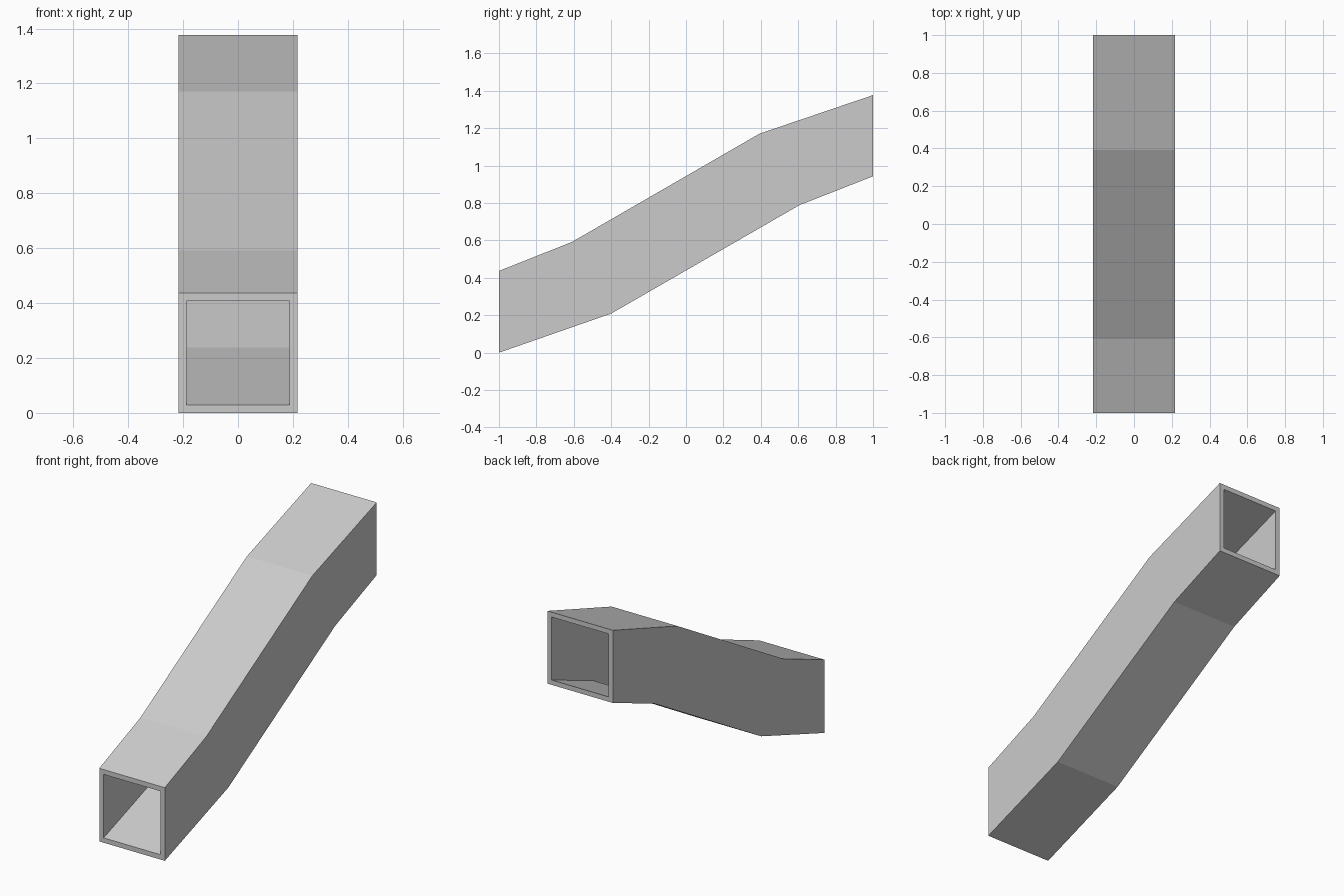
import bpy, bmesh

if "Cube" in bpy.data.objects:
    bpy.data.objects.remove(bpy.data.objects["Cube"])

# Side profile (y, z) of the duct: top and bottom lines
top = [(-1, 0.437), (-0.61, 0.592), (0.393, 1.171), (1, 1.377)]
bottom = [(-1, 0.0), (-0.4, 0.209), (0.607, 0.789), (1, 0.943)]
HALF_WIDTH, WALL = 0.2165, 0.029

bm = bmesh.new()


def make_rings(inset):
    """One four-cornered ring per bend, inset by the wall thickness."""
    x = HALF_WIDTH - inset
    return [[bm.verts.new(p) for p in ((-x, by, bz + inset), (x, by, bz + inset),
                                       (x, ty, tz - inset), (-x, ty, tz - inset))]
            for (ty, tz), (by, bz) in zip(top, bottom)]


def bridge(a, b):
    for i in range(4):
        j = (i + 1) % 4
        bm.faces.new((a[i], a[j], b[j], b[i]))


# Outer and inner skins
outer, inner = make_rings(0), make_rings(WALL)
for rings in (outer, inner):
    for a, b in zip(rings, rings[1:]):
        bridge(a, b)

# Rims at both open ends
bridge(outer[0], inner[0])
bridge(outer[-1], inner[-1])
bmesh.ops.recalc_face_normals(bm, faces=bm.faces[:])

mesh = bpy.data.meshes.new("square_duct")
bm.to_mesh(mesh)
bm.free()
bpy.context.collection.objects.link(bpy.data.objects.new("square_duct", mesh))
